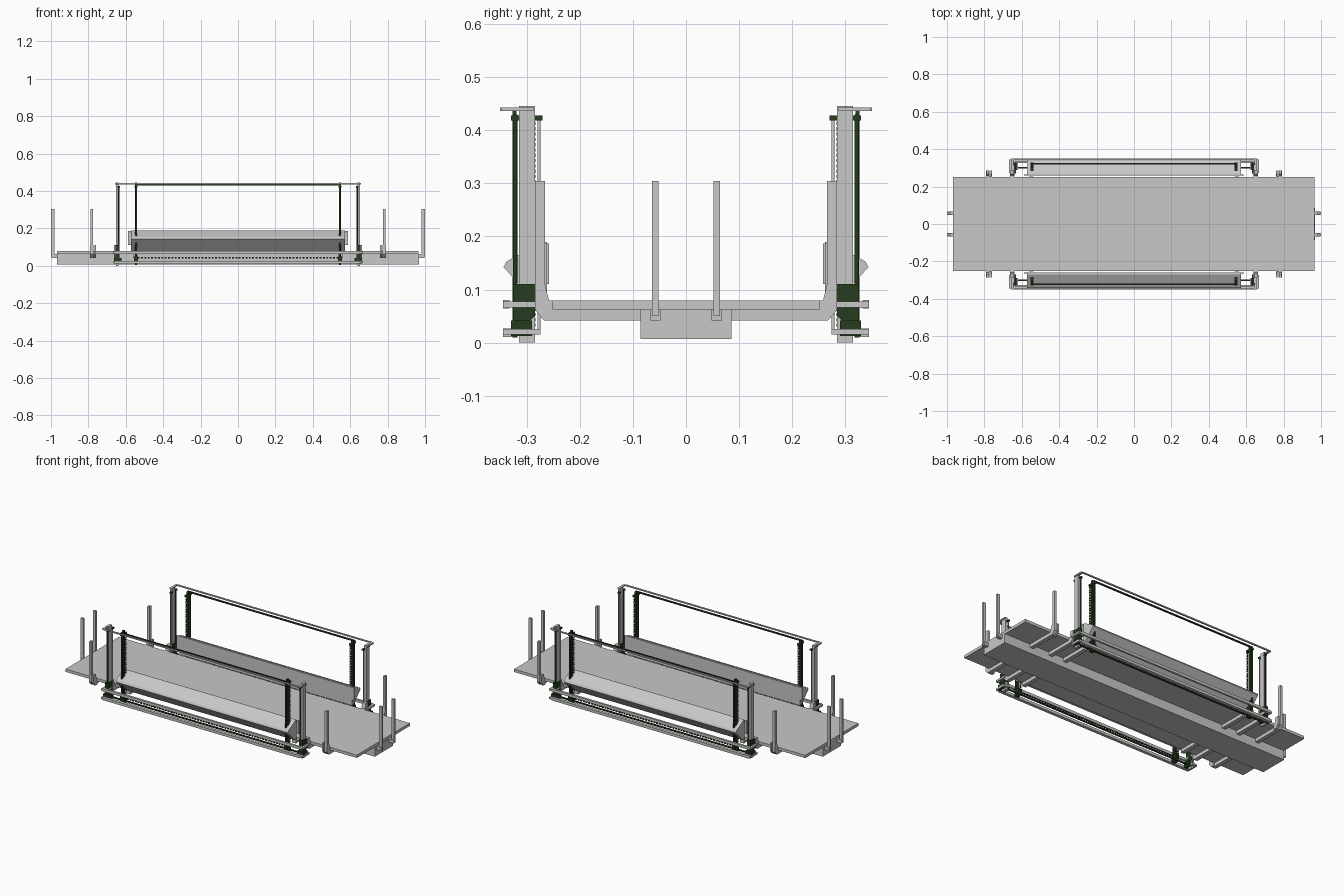
import bpy, bmesh
from mathutils import Vector

cube = bpy.data.objects.get("Cube")
if cube:
    bpy.data.objects.remove(cube, do_unlink=True)


def material(name, rgb):
    m = bpy.data.materials.new(name)
    m.use_nodes = True
    color = (*rgb, 1)
    m.diffuse_color = color
    m.node_tree.nodes["Principled BSDF"].inputs["Base Color"].default_value = color
    return m


GREY = material("light grey", (0.58, 0.58, 0.58))
GREEN = material("dark green", (0.02, 0.045, 0.013))


def finish(name, bm, mat):
    bmesh.ops.recalc_face_normals(bm, faces=bm.faces)
    me = bpy.data.meshes.new(name)
    bm.to_mesh(me)
    bm.free()
    me.materials.append(mat)
    ob = bpy.data.objects.new(name, me)
    bpy.context.collection.objects.link(ob)
    return ob


def add_box(bm, x, y, z):
    """Box from three (low, high) ranges."""
    verts = bmesh.ops.create_cube(bm, size=1)["verts"]
    for v in verts:
        v.co = Vector([(r[0] + r[1]) / 2 + c * (r[1] - r[0])
                       for c, r in zip(v.co, (x, y, z))])


def box(name, x, y, z, mat=GREY):
    bm = bmesh.new()
    add_box(bm, x, y, z)
    return finish(name, bm, mat)


def prism(name, profile, x, mat=GREY):
    """Extrude a (y, z) profile along x."""
    bm = bmesh.new()
    face = bm.faces.new([bm.verts.new((x[0], y, z)) for y, z in profile])
    new = bmesh.ops.extrude_face_region(bm, geom=[face])["geom"]
    bmesh.ops.translate(bm, vec=(x[1] - x[0], 0, 0),
                        verts=[g for g in new if isinstance(g, bmesh.types.BMVert)])
    return finish(name, bm, mat)


def rod(name, x, y, z, radius, mat=GREY):
    """Upright round rod."""
    bm = bmesh.new()
    bmesh.ops.create_cone(bm, cap_ends=True, segments=12, radius1=radius,
                          radius2=radius, depth=z[1] - z[0])
    bmesh.ops.translate(bm, vec=(x, y, (z[0] + z[1]) / 2), verts=bm.verts)
    return finish(name, bm, mat)


def around(c, half):
    return (c - half, c + half)


def span(s, a, b):
    """Range a..b measured outward on side s."""
    return tuple(sorted((s * a, s * b)))


# Deck and spine
box("deck", (-0.968, 0.965), (-0.252, 0.252), (0.062, 0.079))
box("spine_beam", (-0.968, 0.968), (-0.086, 0.086), (0.007, 0.062))

# Cross arms under the deck
for x in (-0.78, -0.65, -0.55, 0.55, 0.65, 0.78):
    box("cross_arm", around(x, 0.012), (-0.255, 0.255), (0.042, 0.0625))

for sx in (-1, 1):
    # End stakes with short feet
    for y in (-0.058, 0.058):
        box("end_stake", span(sx, 0.982, 1.0), around(y, 0.0065), (0.05, 0.305))
        box("end_stake_foot", span(sx, 0.96, 0.997), around(y, 0.010), (0.042, 0.062))

for sy in (-1, 1):
    # Angled side hopper
    hopper = [(0.262, 0.19), (0.270, 0.19), (0.338, 0.153), (0.344, 0.142),
              (0.280, 0.075), (0.262, 0.075)]
    prism("side_hopper", [(sy * y, z) for y, z in hopper], (-0.572, 0.572))
    box("hopper_back_plate", (-0.588, 0.588), span(sy, 0.258, 0.264), (0.11, 0.187))

    # Long rails
    box("lower_rail", (-0.66, 0.65), span(sy, 0.327, 0.345), (0.011, 0.027))
    box("middle_rail", (-0.66, 0.65), span(sy, 0.333, 0.345), (0.064, 0.080))
    box("top_rail", (-0.655, 0.645), span(sy, 0.343, 0.351), (0.436, 0.443))
    box("inner_top_bar", (-0.55, 0.55), span(sy, 0.319, 0.327), (0.430, 0.438), GREEN)
    box("drive_shaft", (-0.62, 0.62), span(sy, 0.298, 0.306), (0.018, 0.026), GREEN)

    # Horizontal chain along the bottom
    bm = bmesh.new()
    for i in range(60):
        add_box(bm, around(-0.531 + i * 0.018, 0.005), span(sy, 0.309, 0.316), (0.040, 0.046))
    finish("bottom_chain", bm, GREEN)

    for sx in (-1, 1):
        # Side stakes with bent brackets
        box("side_stake", around(sx * 0.782, 0.007), span(sy, 0.266, 0.285), (0.10, 0.305))
        bracket = [(0.25, 0.042), (0.268, 0.042), (0.285, 0.062), (0.285, 0.11),
                   (0.266, 0.11), (0.258, 0.079), (0.25, 0.079)]
        bracket = [(sy * y, z) for y, z in bracket]
        prism("stake_bracket", bracket, around(sx * 0.782, 0.009))
        prism("stake_side_tab", bracket, around(sx * 0.763, 0.005))
        prism("post_bracket", bracket, around(sx * 0.65, 0.012))

        # Outer lift post with guide rod
        post = sx * 0.645
        box("outer_post", around(post, 0.007), span(sy, 0.285, 0.315), (0.0, 0.446))
        rod("guide_rod", sx * 0.638, sy * 0.277, (0.02, 0.428), 0.003)
        rod("outer_rod", sx * 0.638, sy * 0.322, (0.02, 0.428), 0.004, GREEN)
        for a, b in ((0.270, 0.286), (0.314, 0.330)):
            box("rod_cap", around(sx * 0.638, 0.006), span(sy, a, b), (0.419, 0.428), GREEN)
        box("top_rail_end", around(sx * 0.65, 0.007), span(sy, 0.287, 0.349), (0.436, 0.443))

        # Dark clamp and gear housing at the foot
        clamp = [(0.285, 0.11), (0.326, 0.11), (0.326, 0.012), (0.308, 0.012),
                 (0.300, 0.035), (0.285, 0.05)]
        prism("post_clamp", [(sy * y, z) for y, z in clamp], around(post, 0.011), GREEN)
        box("gear_housing", span(sx, 0.622, 0.664), span(sy, 0.29, 0.33), (0.012, 0.042), GREEN)
        for z in (0.015, 0.066):
            box("clamp_pin", span(sx, 0.634, 0.668), span(sy, 0.274, 0.345), (z, z + 0.011))

        # Inner post with links on both sides
        inner = sx * 0.545
        box("inner_post", around(inner, 0.006), span(sy, 0.301, 0.314), (0.005, 0.445), GREEN)
        box("inner_post_strip", around(inner, 0.004), span(sy, 0.318, 0.327), (0.01, 0.43), GREEN)
        bm = bmesh.new()
        for i in range(40):
            z = 0.03 + i * 0.010
            add_box(bm, around(inner, 0.004), span(sy, 0.284, 0.288), (z, z + 0.006))
        finish("inner_chain", bm, GREEN)
        box("inner_post_cap", around(inner, 0.008), span(sy, 0.283, 0.330), (0.419, 0.428), GREEN)
        box("inner_post_foot", around(inner, 0.011), span(sy, 0.290, 0.326), (0.012, 0.05), GREEN)
